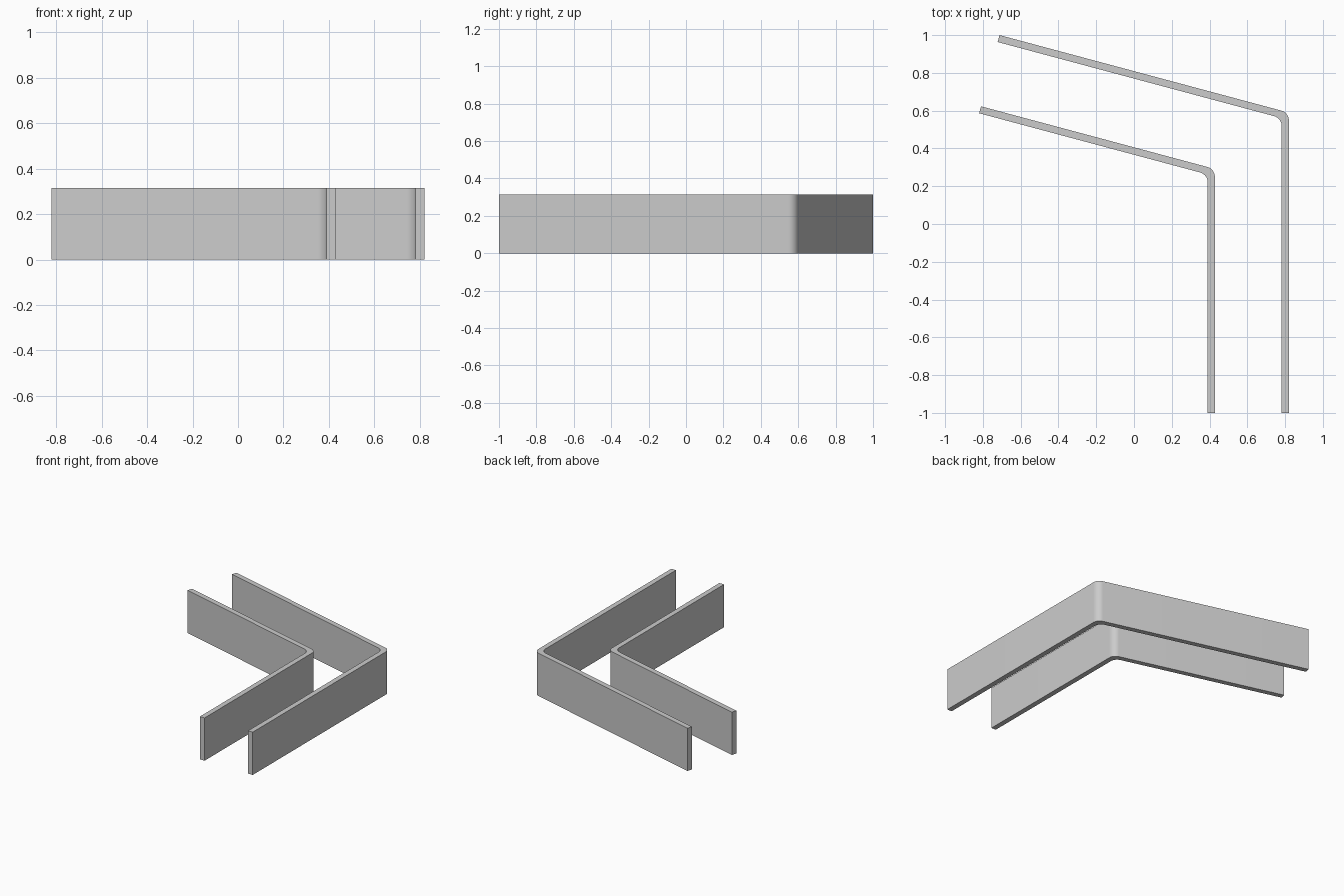
import bpy
import bmesh
import math
from mathutils import Vector

cube = bpy.data.objects.get("Cube")
if cube:
    bpy.data.objects.remove(cube, do_unlink=True)

HEIGHT = 0.315
THICK = 0.038
RADIUS = 0.055
SLOPE = math.radians(15)
STEPS = 12

grey = bpy.data.materials.new("light_grey")
grey.use_nodes = True
grey.diffuse_color = (0.6, 0.6, 0.6, 1)
grey.node_tree.nodes["Principled BSDF"].inputs["Base Color"].default_value = (0.6, 0.6, 0.6, 1)

along = Vector((-math.cos(SLOPE), math.sin(SLOPE)))    # direction of the slanted leg
inward = Vector((-math.sin(SLOPE), -math.cos(SLOPE)))  # across its thickness


def bent_side(x, far_end):
    """One face of the wall: straight leg, rounded corner, slanted leg."""
    corner_y = far_end.y - (x - far_end.x) * math.tan(SLOPE)
    turn = math.pi / 2 - SLOPE
    centre = Vector((x - RADIUS, corner_y - RADIUS * math.tan(turn / 2)))
    arc = [centre + RADIUS * Vector((math.cos(turn * i / STEPS), math.sin(turn * i / STEPS)))
           for i in range(STEPS + 1)]
    return [Vector((x, -1))] + arc + [far_end]


def bent_wall(name, x, far_end):
    outer = bent_side(x, far_end)
    inner = bent_side(x - THICK, far_end + inward * THICK)
    bm = bmesh.new()
    rows = [[bm.verts.new((p.x, p.y, z)) for p in side]
            for side, z in ((outer, 0), (outer, HEIGHT), (inner, HEIGHT), (inner, 0))]
    # four long strips, then the two end caps
    for a, b in zip(rows, rows[1:] + rows[:1]):
        for i in range(len(a) - 1):
            bm.faces.new((a[i], a[i + 1], b[i + 1], b[i]))
    for end in (0, -1):
        bm.faces.new([row[end] for row in rows])
    bmesh.ops.recalc_face_normals(bm, faces=bm.faces)
    mesh = bpy.data.meshes.new(name)
    bm.to_mesh(mesh)
    bm.free()
    mesh.materials.append(grey)
    obj = bpy.data.objects.new(name, mesh)
    bpy.context.collection.objects.link(obj)
    bpy.ops.object.select_all(action="DESELECT")
    obj.select_set(True)
    bpy.context.view_layer.objects.active = obj
    bpy.ops.object.shade_smooth_by_angle(angle=math.radians(30))


# Two parallel bent walls
bent_wall("outer_wall", 0.82, Vector((-0.712, 1.0)))
bent_wall("inner_wall", 0.428, Vector((-0.81, 0.623)))
